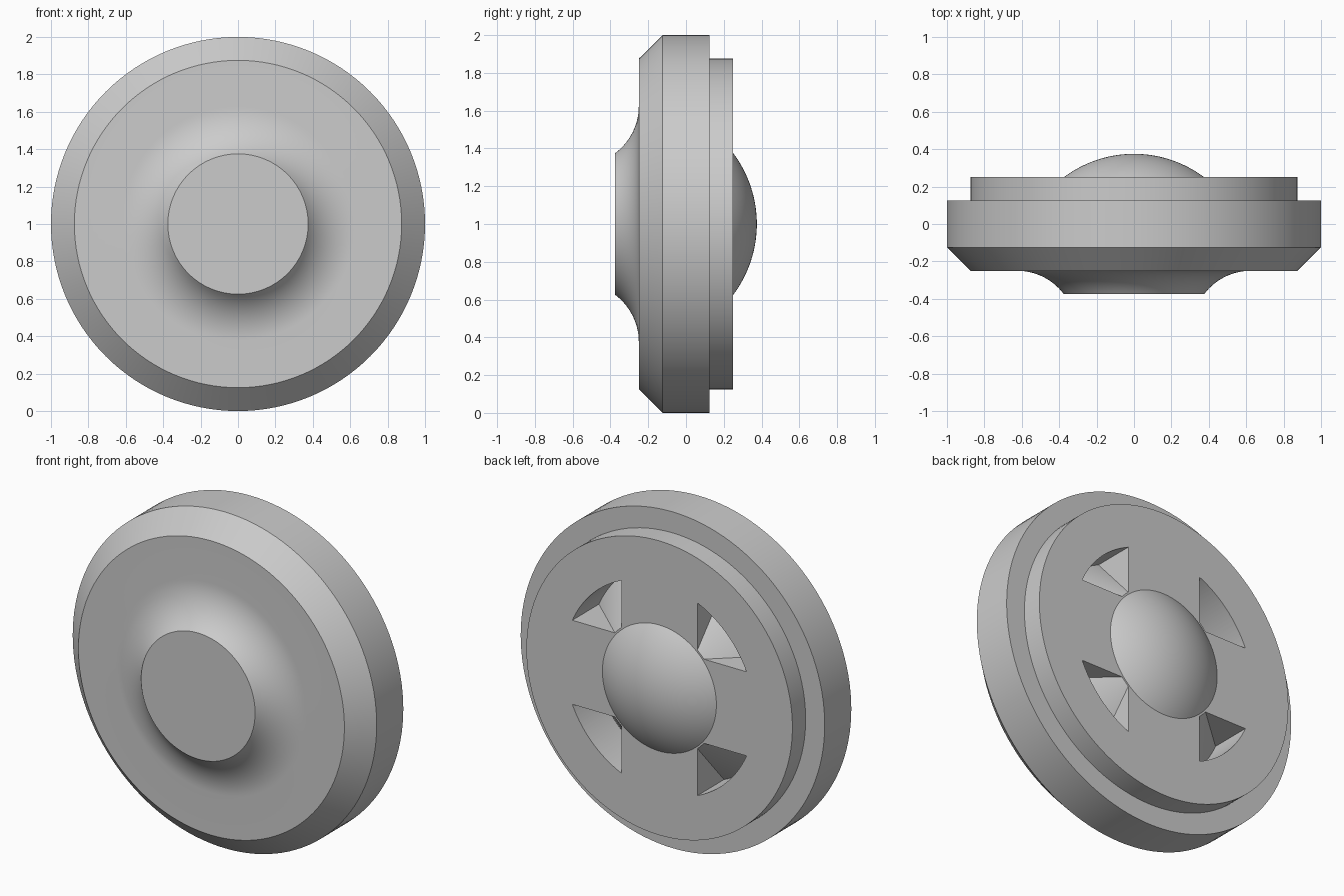
import bpy, bmesh
from math import sin, cos, asin, pi, sqrt
from mathutils import Vector, Matrix

if "Cube" in bpy.data.objects:
    bpy.data.objects.remove(bpy.data.objects["Cube"])

AXIS = Vector((0, 0, 1))      # the disc turns about the y axis at this height
SEGMENTS = 128

grey = bpy.data.materials.new("plain_grey")
grey.use_nodes = True
grey.diffuse_color = (0.6, 0.6, 0.6, 1)
grey.node_tree.nodes["Principled BSDF"].inputs["Base Color"].default_value = (0.6, 0.6, 0.6, 1)


def make_object(name, bm):
    bmesh.ops.remove_doubles(bm, verts=bm.verts, dist=0.0001)
    bmesh.ops.recalc_face_normals(bm, faces=bm.faces)
    mesh = bpy.data.meshes.new(name)
    bm.to_mesh(mesh)
    bm.free()
    mesh.materials.append(grey)
    obj = bpy.data.objects.new(name, mesh)
    bpy.context.collection.objects.link(obj)
    return obj


def lathe(name, profile):
    """Spin (radius, y) points around the disc axis."""
    bm = bmesh.new()
    verts = [bm.verts.new(AXIS + Vector((r, y, 0))) for r, y in profile]
    edges = [bm.edges.new(pair) for pair in zip(verts, verts[1:])]
    bmesh.ops.spin(bm, geom=verts + edges, cent=AXIS, axis=(0, 1, 0),
                   angle=2 * pi, steps=SEGMENTS, use_duplicate=False)
    return make_object(name, bm)


def select_only(obj):
    bpy.ops.object.select_all(action='DESELECT')
    obj.select_set(True)
    bpy.context.view_layer.objects.active = obj


# Disc body: front boss with a hollow fillet, chamfered rim, stepped back
fillet_r = 0.3125
sweep = asin(0.8)
fillet = [(0.625 - fillet_r * sin(sweep * (1 - i / 14)),
           -0.25 - fillet_r + fillet_r * cos(sweep * (1 - i / 14))) for i in range(15)]
body = lathe("disc_body", [(0, -0.375)] + fillet + [
    (0.875, -0.25), (1, -0.125), (1, 0.125), (0.875, 0.125), (0.875, 0.25), (0, 0.25)])

# Back dome: shallow spherical cap
dome_r = 0.625
dome_sweep = asin(0.6)
dome = lathe("back_dome", [(dome_r * sin(dome_sweep * i / 20),
                            0.375 - dome_r + dome_r * cos(dome_sweep * i / 20))
                           for i in range(21)])

# Four fan-shaped slots with floors sloping down to the outer arc
EDGE, INNER, OUTER, STEPS = 0.25, 0.385, 0.625, 20


def arc_point(radius, t, y):
    start = asin(EDGE / radius)
    a = start + (pi / 2 - 2 * start) * t
    return Vector((radius * cos(a), y, radius * sin(a)))


bm = bmesh.new()
for quarter in range(4):
    turn = Matrix.Rotation(quarter * pi / 2, 3, 'Y')
    rows = []
    for i in range(STEPS + 1):
        section = [(INNER, 0.25), (OUTER, 0), (OUTER, 0.3), (INNER, 0.3)]
        rows.append([bm.verts.new(AXIS + turn @ arc_point(r, i / STEPS, y))
                     for r, y in section])
    for a, b in zip(rows, rows[1:]):
        for k in range(4):
            n = (k + 1) % 4
            bm.faces.new((a[k], a[n], b[n], b[k]))
    bm.faces.new(rows[0])
    bm.faces.new(rows[-1])
bmesh.ops.triangulate(bm, faces=bm.faces)
cutter = make_object("slot_cutter", bm)
cutter.hide_render = True

select_only(body)
cut = body.modifiers.new("slots", 'BOOLEAN')
cut.operation = 'DIFFERENCE'
cut.solver = 'EXACT'
cut.object = cutter
bpy.ops.object.modifier_apply(modifier=cut.name)
bpy.data.objects.remove(cutter)

# Smooth shading with crisp edges
for obj in (body, dome):
    select_only(obj)
    bpy.ops.object.shade_smooth_by_angle(angle=pi / 6)
